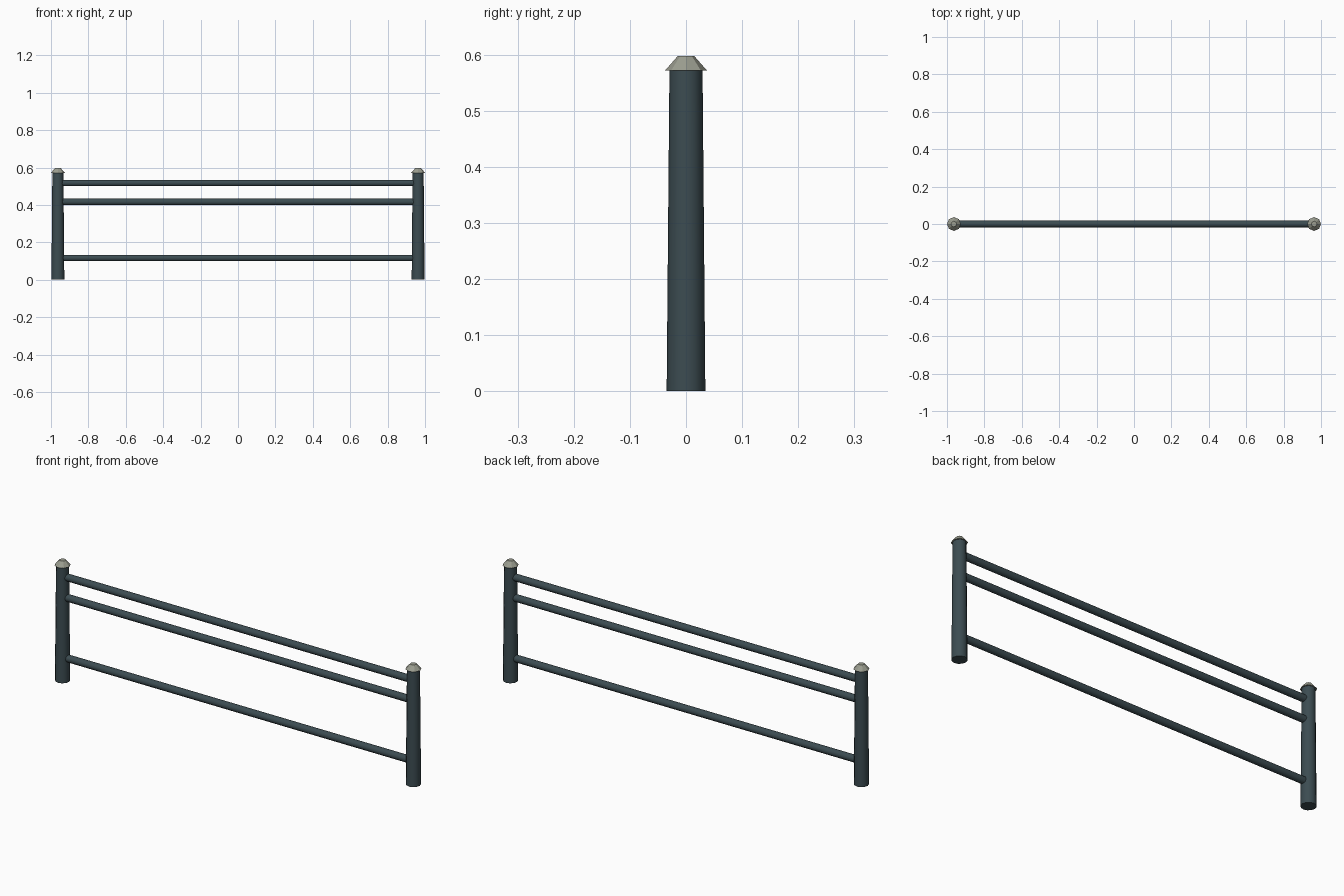
import bpy, math

if "Cube" in bpy.data.objects:
    bpy.data.objects.remove(bpy.data.objects["Cube"])


def material(name, rgb):
    m = bpy.data.materials.new(name)
    m.diffuse_color = (*rgb, 1)
    m.use_nodes = True
    m.node_tree.nodes["Principled BSDF"].inputs["Base Color"].default_value = m.diffuse_color
    return m


STEEL = material("dark blue grey", (0.045, 0.072, 0.083))
STONE = material("pale grey", (0.33, 0.34, 0.28))


def frustum(name, sides, r1, r2, length, loc, mat, rot=(0, 0, 0), ends='NGON'):
    bpy.ops.mesh.primitive_cone_add(vertices=sides, radius1=r1, radius2=r2, depth=length,
                                    location=loc, rotation=rot, end_fill_type=ends)
    ob = bpy.context.object
    ob.name = name
    ob.data.materials.append(mat)
    return ob


POST_X = 0.963
POST_TOP = 0.572
TOP = 0.597

for side, x in (("left", -POST_X), ("right", POST_X)):
    # tapered round post, softened at the foot
    post = frustum(side + "_post", 12, 0.0345, 0.0295, POST_TOP, (x, 0, POST_TOP / 2), STEEL)
    bpy.ops.object.shade_smooth_by_angle(angle=math.radians(40))
    # faceted cap
    cap = frustum(side + "_post_cap", 8, 0.037, 0.015, TOP - POST_TOP,
                  (x, 0, (TOP + POST_TOP) / 2), STONE)

# horizontal rails running between the posts
for name, z in (("top_rail", 0.517), ("middle_rail", 0.416), ("bottom_rail", 0.116)):
    frustum(name, 10, 0.018, 0.018, 2 * POST_X - 0.03, (0, 0, z), STEEL,
            rot=(0, math.pi / 2, 0))
    bpy.ops.object.shade_smooth_by_angle(angle=math.radians(40))
